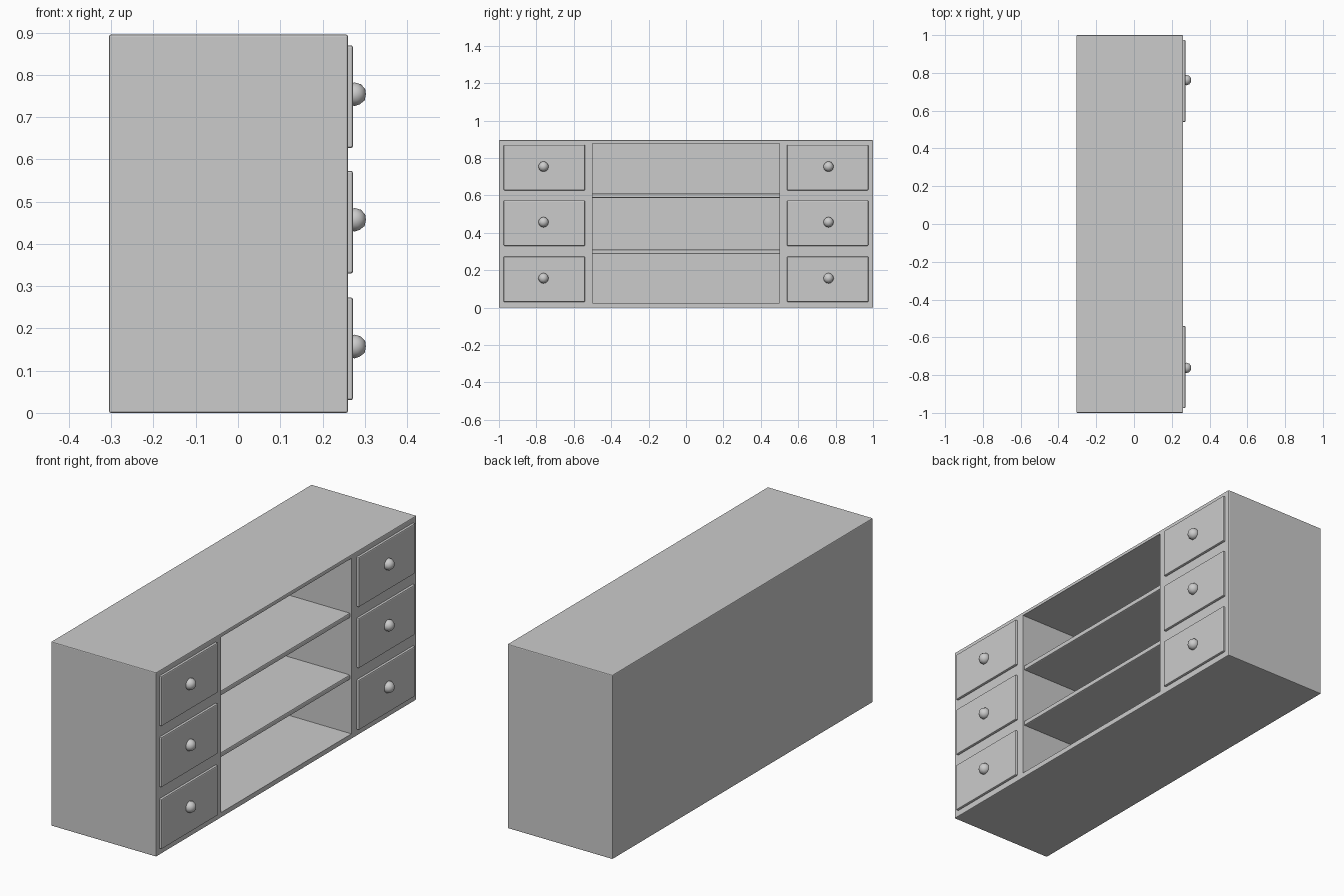
import bpy, bmesh
from mathutils import Matrix

cube = bpy.data.objects.get("Cube")
if cube:
    bpy.data.objects.remove(cube, do_unlink=True)

grey = bpy.data.materials.new("plain grey")
grey.use_nodes = True
colour = (0.6, 0.6, 0.6, 1)
grey.diffuse_color = colour
grey.node_tree.nodes["Principled BSDF"].inputs["Base Color"].default_value = colour


def add_object(name, bm):
    mesh = bpy.data.meshes.new(name)
    bm.to_mesh(mesh)
    bm.free()
    mesh.materials.append(grey)
    obj = bpy.data.objects.new(name, mesh)
    bpy.context.collection.objects.link(obj)
    return obj


def box(name, x, y, z, bevel=0):
    """Box from (min, max) ranges, with optional rounded edges."""
    bm = bmesh.new()
    bmesh.ops.create_cube(bm, size=1)
    for v in bm.verts:
        for i, (low, high) in enumerate((x, y, z)):
            v.co[i] = high if v.co[i] > 0 else low
    obj = add_object(name, bm)
    if bevel:
        mod = obj.modifiers.new("rounded edges", "BEVEL")
        mod.width, mod.segments = bevel, 2
    return obj


BACK, FRONT, HEIGHT = -0.305, 0.26, 0.895

# Cabinet carcass with an open bay hollowed out of its front
bm = bmesh.new()
bmesh.ops.create_cube(bm, size=1)
for v in bm.verts:
    v.co.x = FRONT if v.co.x > 0 else BACK
    v.co.y *= 2
    v.co.z = HEIGHT if v.co.z > 0 else 0
bmesh.ops.bevel(bm, geom=bm.edges[:], offset=0.004, segments=2,
                profile=0.5, affect="EDGES")
bm.faces.ensure_lookup_table()
face = max(bm.faces, key=lambda f: (f.normal.x > 0.99) * f.calc_area())
bmesh.ops.inset_individual(bm, faces=[face], thickness=0.01)
for v in face.verts:
    v.co.y = 0.5 if v.co.y > 0 else -0.5
    v.co.z = 0.878 if v.co.z > HEIGHT / 2 else 0.025
inner = bmesh.ops.extrude_discrete_faces(bm, faces=[face])["faces"][0]
for v in inner.verts:
    v.co.x = BACK + 0.02
add_object("cabinet_body", bm)

# Two shelves across the open bay
for name, z in (("lower_shelf", 0.286), ("upper_shelf", 0.586)):
    box(name, (BACK + 0.015, 0.252), (-0.503, 0.503), (z, z + 0.024), 0.005)

# Three drawers with round knobs on each side
for side, sign in (("right", -1), ("left", 1)):
    for row, z in (("bottom", 0.03), ("middle", 0.33), ("top", 0.627)):
        y = sorted((sign * 0.54, sign * 0.975))
        box(f"{side}_{row}_drawer", (0.25, 0.272), y, (z, z + 0.243), 0.005)
        bm = bmesh.new()
        spot = Matrix.Translation((0.276, sign * 0.762, z + 0.127))
        bmesh.ops.create_icosphere(bm, subdivisions=2, radius=0.028, matrix=spot)
        for f in bm.faces:
            f.smooth = True
        add_object(f"{side}_{row}_knob", bm)
